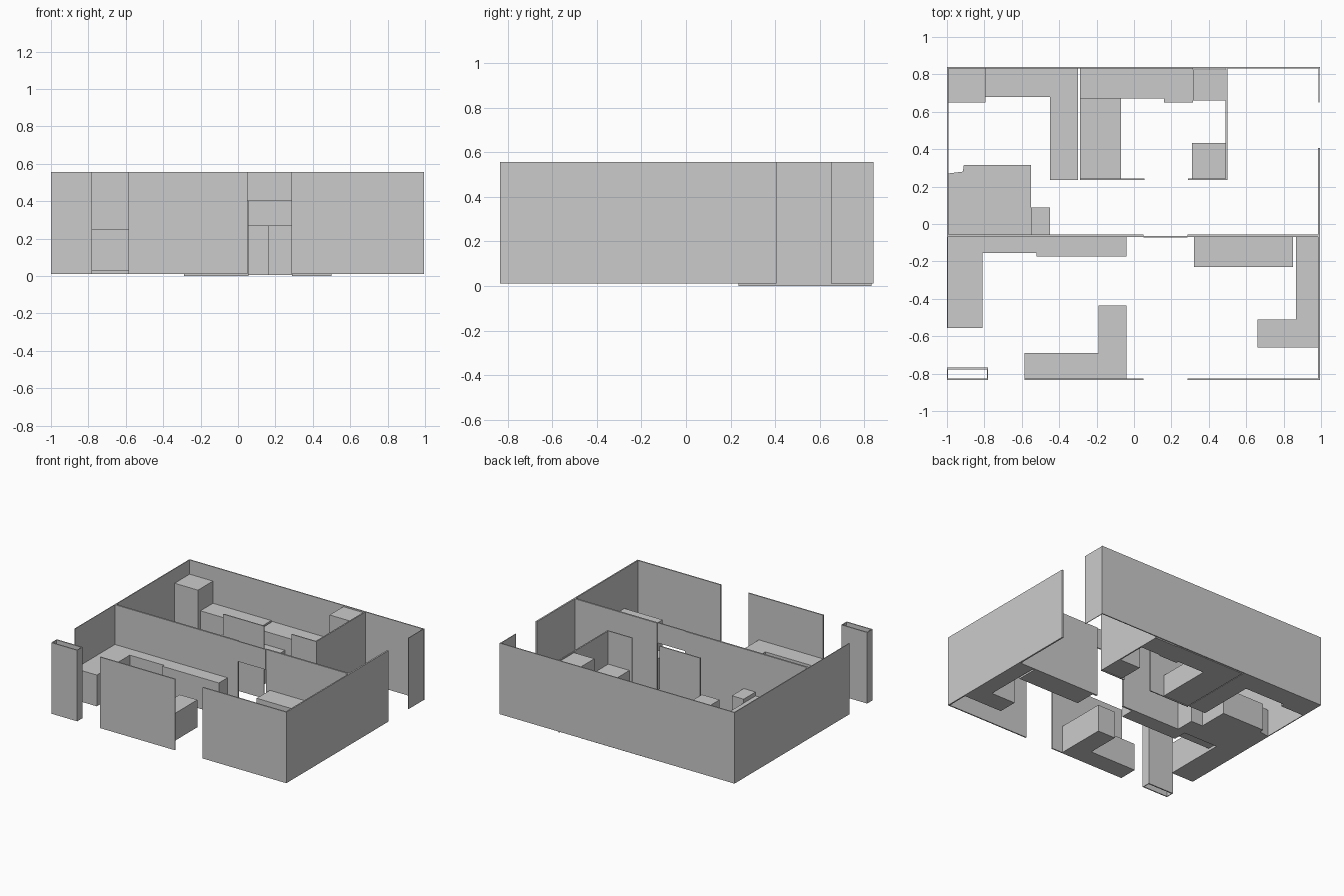
import bpy, bmesh

TOP, LOW = 0.555, 0.01


def prism(name, pts, z0, z1):
    """Extrude a plan outline from z0 to z1."""
    bm = bmesh.new()
    face = bm.faces.new([bm.verts.new((x, y, z0)) for x, y in pts])
    ext = bmesh.ops.extrude_face_region(bm, geom=[face])
    for v in ext["geom"]:
        if isinstance(v, bmesh.types.BMVert):
            v.co.z = z1
    bmesh.ops.recalc_face_normals(bm, faces=bm.faces)
    me = bpy.data.meshes.new(name)
    bm.to_mesh(me)
    bm.free()
    ob = bpy.data.objects.new(name, me)
    bpy.context.collection.objects.link(ob)
    return ob


def box(name, x0, x1, y0, y1, z0=LOW, z1=TOP):
    return prism(name, [(x0, y0), (x1, y0), (x1, y1), (x0, y1)], z0, z1)


# Outer walls
box("back_wall", -1, 0.995, 0.832, 0.84)
box("left_wall_rear", -1, -0.993, -0.06, 0.84)
box("left_wall_front", -1, -0.995, -0.555, -0.06)
box("right_wall_front", 0.985, 0.995, -0.835, -0.065)
box("right_wall_middle", 0.983, 0.995, -0.065, 0.405)
box("right_wall_rear", 0.987, 0.992, 0.65, 0.84)
box("front_wall_left", -0.585, 0.05, -0.835, -0.826)
box("front_wall_right", 0.285, 0.995, -0.835, -0.826)

# Dividing wall with doorway
box("divider_left", -1, 0.05, -0.07, -0.057)
box("divider_right", 0.285, 0.99, -0.07, -0.057)
box("door_lintel", 0.05, 0.285, -0.073, -0.064, 0.4, TOP)

# Hollow corner pier
for name, dims in {
    "pier_front": (-1, -0.78, -0.835, -0.827),
    "pier_back": (-1, -0.78, -0.777, -0.768),
    "pier_left": (-1, -0.995, -0.827, -0.777),
    "pier_right": (-0.785, -0.78, -0.827, -0.777),
}.items():
    box(name, *dims)

# Small room walls
box("small_room_front_left", -0.29, 0.055, 0.235, 0.243, 0)
box("small_room_front_right", 0.29, 0.5, 0.235, 0.243, 0)
box("small_room_side", 0.49, 0.5, 0.243, 0.832, 0)

# Small room fittings
box("bath", -0.29, -0.07, 0.243, 0.67, 0.005, 0.17)
box("vanity", -0.29, 0.16, 0.67, 0.832, 0.005, 0.27)
box("washer", 0.16, 0.315, 0.65, 0.832, 0.005, 0.27)
box("tall_cupboard", 0.315, 0.488, 0.66, 0.826, 0.005, 0.548)
box("low_cupboard", 0.31, 0.49, 0.243, 0.432, 0.005, 0.3)

# Rear left room furniture
box("wardrobe", -0.993, -0.795, 0.65, 0.832, LOW, 0.445)
prism("corner_desk", [(-0.795, 0.832), (-0.795, 0.68), (-0.45, 0.68), (-0.45, 0.235),
                      (-0.3, 0.235), (-0.3, 0.832)], LOW, 0.275)
prism("bed", [(-0.993, -0.057), (-0.55, -0.057), (-0.55, 0.315), (-0.91, 0.315),
              (-0.915, 0.28), (-0.993, 0.27)], LOW, 0.22)
box("nightstand", -0.55, -0.45, -0.057, 0.087, LOW, 0.25)

# Front room furniture
box("side_counter", -0.995, -0.81, -0.555, -0.07, LOW, 0.25)
box("middle_counter", -0.81, -0.52, -0.155, -0.07, 0.03, 0.25)
box("sideboard", -0.52, -0.04, -0.175, -0.07, LOW, 0.25)
prism("front_bench", [(-0.585, -0.826), (-0.04, -0.826), (-0.04, -0.435),
                      (-0.19, -0.435), (-0.19, -0.69), (-0.585, -0.69)], LOW, 0.22)
box("right_counter", 0.32, 0.85, -0.23, -0.07, LOW, 0.25)
prism("right_corner_bench", [(0.66, -0.66), (0.985, -0.66), (0.985, -0.07), (0.865, -0.07),
                             (0.865, -0.51), (0.66, -0.51)], LOW, 0.25)
